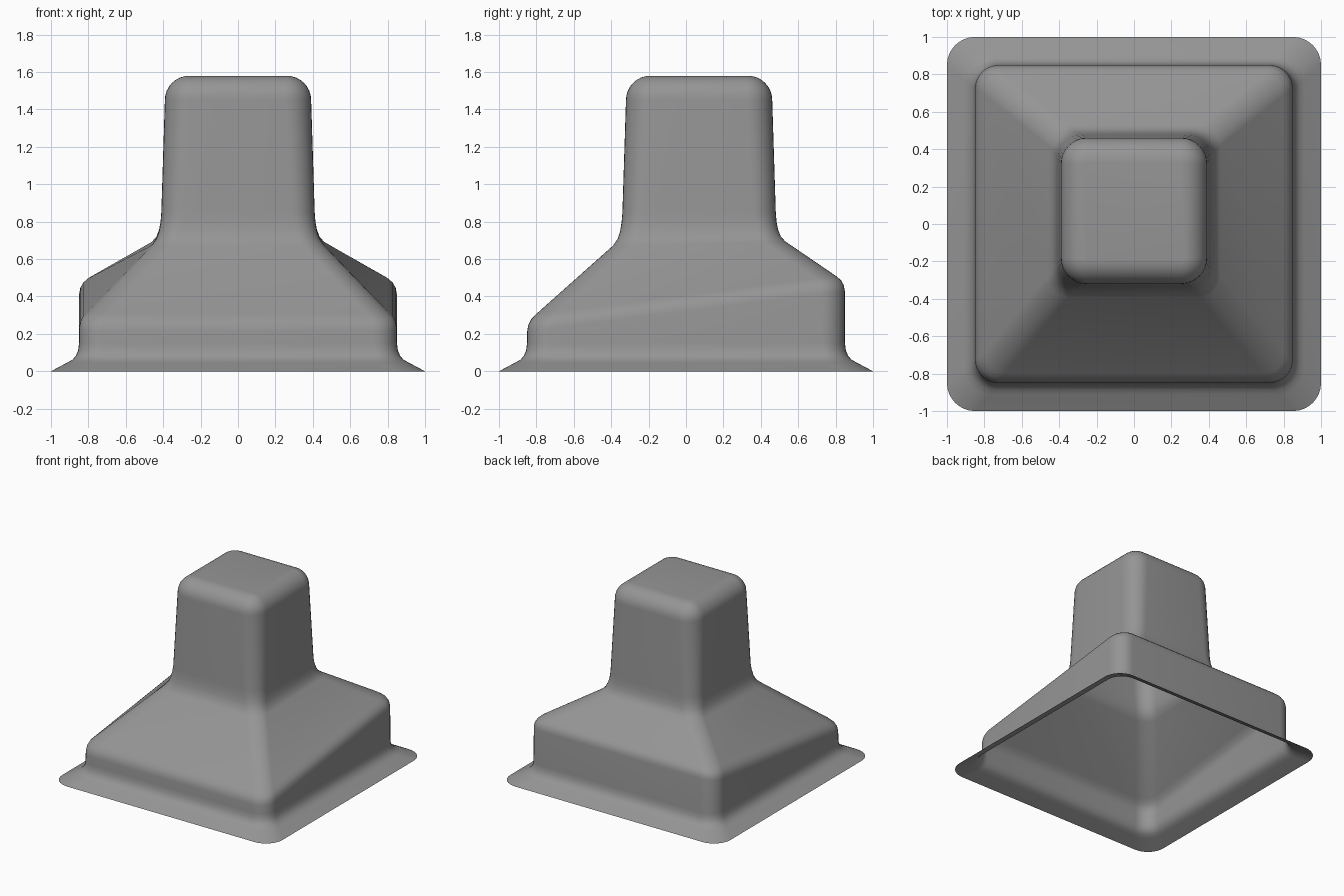
import bpy, bmesh, math

if "Cube" in bpy.data.objects:
    bpy.data.objects.remove(bpy.data.objects["Cube"])

SEG = 8  # segments per rounded corner


def ring(bm, half, radius, cy, zf, zb):
    """Rounded square loop, height running from zf (front) to zb (back)."""
    verts = []
    c = half - radius
    for q, (sx, sy) in enumerate(((1, 1), (-1, 1), (-1, -1), (1, -1))):
        for i in range(SEG + 1):
            a = math.pi / 2 * (q + i / SEG)
            x = sx * c + radius * math.cos(a)
            y = sy * c + radius * math.sin(a)
            z = zf + (zb - zf) * (y + half) / (2 * half)
            verts.append(bm.verts.new((x, y + cy, z)))
    return verts


# half size, corner radius, centre y, front height, back height
rings = [
    # flared skirt and its fillet
    (1.0, 0.15, 0, 0, 0),
    (0.91, 0.14, 0, 0.048, 0.048),
    (0.885, 0.135, 0, 0.062, 0.062),
    (0.867, 0.13, 0, 0.083, 0.083),
    (0.855, 0.127, 0, 0.11, 0.11),
    (0.85, 0.125, 0, 0.15, 0.15),
    # slanted wall top and rounded shoulder
    (0.849, 0.125, 0, 0.215, 0.43),
    (0.843, 0.123, 0, 0.248, 0.462),
    (0.828, 0.118, 0, 0.278, 0.488),
    (0.80, 0.11, 0, 0.307, 0.511),
    # fillet into the neck
    (0.46, 0.11, 0.07, 0.672, 0.695),
    (0.436, 0.112, 0.07, 0.708, 0.722),
    (0.422, 0.115, 0.07, 0.75, 0.758),
    (0.414, 0.12, 0.07, 0.80, 0.80),
    (0.41, 0.125, 0.07, 0.85, 0.85),
]
# rounded top of the neck
R = 0.13
for i in range(9):
    a = math.pi / 2 * i / 8
    inset = R * (1 - math.cos(a))
    z = 1.45 + R * math.sin(a)
    rings.append((0.391 - inset, 0.14 - inset, 0.07, z, z))

bm = bmesh.new()
loops = [ring(bm, *r) for r in rings]
for lo, hi in zip(loops, loops[1:]):
    n = len(lo)
    for i in range(n):
        j = (i + 1) % n
        bm.faces.new((lo[i], lo[j], hi[j], hi[i]))
bm.faces.new(loops[-1])

mesh = bpy.data.meshes.new("flared_cover")
bm.to_mesh(mesh)
bm.free()
cover = bpy.data.objects.new("flared_cover", mesh)
bpy.context.collection.objects.link(cover)

# dark grey finish
grey = bpy.data.materials.new("dark_grey")
grey.diffuse_color = (0.3, 0.3, 0.3, 1)
grey.use_nodes = True
grey.node_tree.nodes["Principled BSDF"].inputs["Base Color"].default_value = grey.diffuse_color
mesh.materials.append(grey)

bpy.context.view_layer.objects.active = cover
cover.select_set(True)
bpy.ops.object.shade_smooth_by_angle(angle=math.radians(40))
